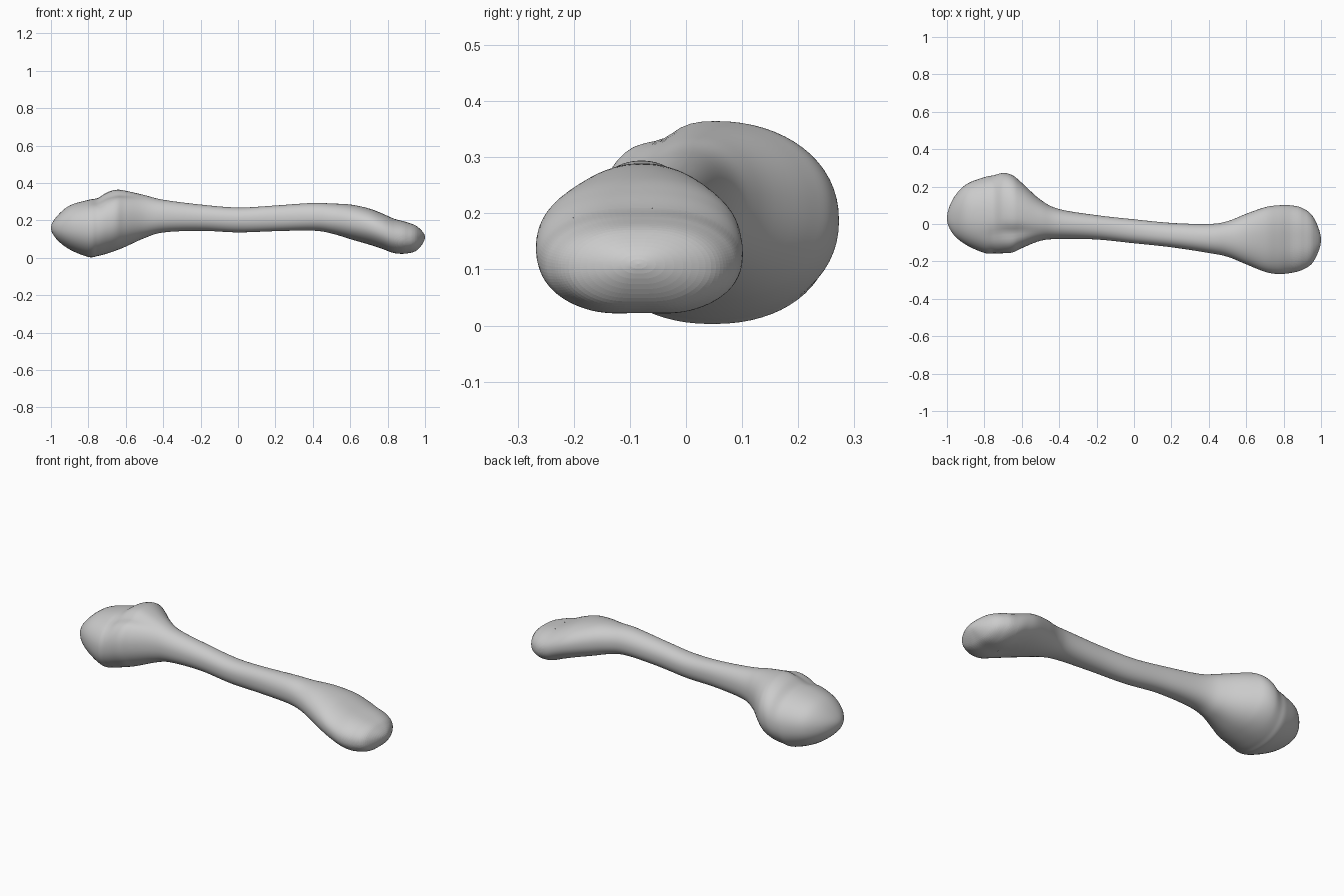
import bpy
import bmesh
from math import sin, cos, exp, pi, copysign
from mathutils import Vector

if "Cube" in bpy.data.objects:
    bpy.data.objects.remove(bpy.data.objects["Cube"], do_unlink=True)

# Cross-section limits along the bone, in hundredths: x, y low, y high, z low, z high
SHAFT = [
    (-100, 3, 3, 16, 16), (-97, -5, 13, 10, 22), (-90, -11, 21, 4.5, 28),
    (-80, -15.5, 25, .5, 31), (-75, -15.7, 26, 1, 32), (-70, -15.7, 27.2, 2.3, 35),
    (-65, -15.3, 26, 4, 36.4), (-60, -13, 22, 6, 35.8), (-50, -9, 13, 10.5, 33.5),
    (-40, -8, 8, 13.5, 31), (-20, -8.2, 4.8, 14.5, 28.5), (0, -10.3, 2.5, 13.7, 27),
    (20, -12.5, .5, 14.3, 28), (40, -15.5, 0, 14.5, 29.3), (50, -17.5, 1.5, 13, 29),
    (60, -21.5, 5.5, 10, 28.5), (70, -25.5, 9, 7, 26.5), (77, -26.7, 10, 4.5, 24),
    (83.5, -26.2, 10, 2, 21.3),
]
END = [(90, -24.5, 8.5, 1.8, 19.5), (96, -20, 3.5, 4, 16.8), (100, -8.5, -8.5, 11, 11)]
STATIONS = [Vector([v / 100 for v in row]) for row in SHAFT + END]
JOIN = len(SHAFT) - 1


def mirrored(s):
    """Station continued past a pole, so that the end closes round."""
    return Vector((s[0], s[2], s[1], s[4], s[3]))


PATH = [mirrored(STATIONS[1])] + STATIONS + [mirrored(STATIONS[-2])]


def station(t):
    """Smooth spline through the stations."""
    i = min(int(t), len(STATIONS) - 2)
    u = t - i
    a, b, c, d = PATH[i:i + 4]
    return b + (c - a) * (u / 2) + (a * 2 - b * 5 + c * 4 - d) * (u * u / 2) \
        + (b * 3 - a - c * 3 + d) * (u ** 3 / 2)


def bump(value, middle, width):
    return exp(-((value - middle) / width) ** 2)


def surface(t, angle):
    x, y0, y1, z0, z1 = station(t)
    c, s = cos(angle), sin(angle)
    power = 0.92
    y = copysign(abs(c) ** power, c)
    z = copysign(abs(s) ** power, s)
    # Groove between the tubercles, twin condyles and shallow shaft ridges
    r = 1 - 0.10 * bump(x, -0.66, 0.10) * bump(angle, 0.66 * pi, 0.22)
    r -= 0.07 * bump(x, 0.88, 0.14) * (bump(angle, 1.5 * pi, 0.3) + 0.6 * bump(angle, 0.5 * pi, 0.35))
    r += 0.012 * sin(3 * angle + 7 * x) * bump(x, 0, 0.6)
    return Vector((x, (y0 + y1) / 2 + r * y * (y1 - y0) / 2,
                   (z0 + z1) / 2 + r * z * (z1 - z0) / 2))


def loft(name, start, stop, rings, sides, material):
    """Skin the stations from start to stop; ends at a pole become a fan."""
    bm = bmesh.new()
    rows = []
    for k in range(rings + 1):
        t = start + (stop - start) * k / rings
        pole = t < 1e-6 or t > len(STATIONS) - 1 - 1e-6
        count = 1 if pole else sides
        rows.append([bm.verts.new(surface(t, 2 * pi * j / sides)) for j in range(count)])
    for low, high in zip(rows, rows[1:]):
        for j in range(sides):
            n = (j + 1) % sides
            if len(low) == 1:
                bm.faces.new((low[0], high[n], high[j]))
            elif len(high) == 1:
                bm.faces.new((low[j], low[n], high[0]))
            else:
                bm.faces.new((low[j], low[n], high[n], high[j]))
    mesh = bpy.data.meshes.new(name)
    bm.to_mesh(mesh)
    bm.free()
    mesh.materials.append(material)
    obj = bpy.data.objects.new(name, mesh)
    bpy.context.collection.objects.link(obj)
    return obj


def flat_colour(name, rgb):
    mat = bpy.data.materials.new(name)
    mat.use_nodes = True
    mat.diffuse_color = (*rgb, 1)
    bsdf = mat.node_tree.nodes["Principled BSDF"]
    bsdf.inputs["Base Color"].default_value = (*rgb, 1)
    return mat


bone_grey = flat_colour("bone_grey", (0.6, 0.6, 0.6))

# Smooth bone: rounded head, shaft and flared lower end
bone = loft("bone_shaft", 0, JOIN, 108, 64, bone_grey)
for poly in bone.data.polygons:
    poly.use_smooth = True

# Joint cap: a fine mosaic of separate flat facets
cap = loft("joint_cap", JOIN, len(STATIONS) - 1, 24, 104, bone_grey)
bm = bmesh.new()
bm.from_mesh(cap.data)
bmesh.ops.split_edges(bm, edges=bm.edges[:])
bm.to_mesh(cap.data)
bm.free()
